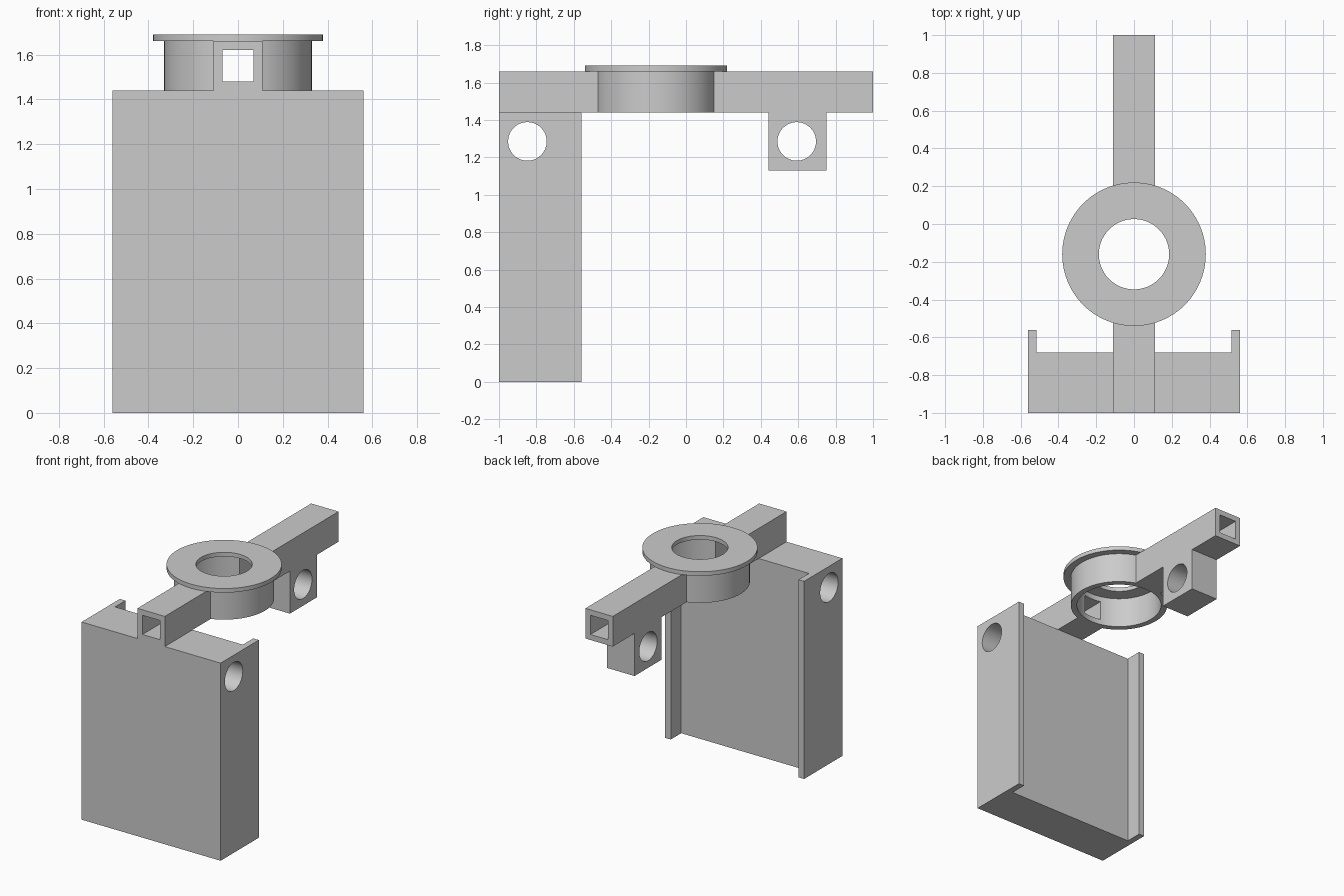
import bpy
from math import pi

# Remove the default cube
cube = bpy.data.objects.get("Cube")
if cube:
    bpy.data.objects.remove(cube, do_unlink=True)

# Single grey plastic colour
grey = bpy.data.materials.new("light grey")
grey.use_nodes = True
colour = (0.6, 0.6, 0.6, 1)
grey.diffuse_color = colour
for node in grey.node_tree.nodes:
    if node.type == 'BSDF_PRINCIPLED':
        node.inputs["Base Color"].default_value = colour


def box(name, x, y, z):
    """Box spanning the given (low, high) ranges."""
    spans = (x, y, z)
    bpy.ops.mesh.primitive_cube_add(size=1, location=[(a + b) / 2 for a, b in spans])
    obj = bpy.context.object
    obj.name = name
    obj.scale = [b - a for a, b in spans]
    bpy.ops.object.transform_apply(location=True, rotation=True, scale=True)
    obj.data.materials.append(grey)
    return obj


def cylinder(name, radius, depth, centre, rotation=(0, 0, 0)):
    bpy.ops.mesh.primitive_cylinder_add(vertices=96, radius=radius, depth=depth,
                                        location=centre, rotation=rotation)
    obj = bpy.context.object
    obj.name = name
    bpy.ops.object.transform_apply(location=True, rotation=True, scale=True)
    obj.data.materials.append(grey)
    return obj


def upright(name, radius, low, high):
    """Vertical cylinder on the hub axis."""
    return cylinder(name, radius, high - low, (0, HUB_Y, (low + high) / 2))


def cross_hole(y):
    """Cutter for a bolt hole running across the model."""
    return cylinder("hole_cutter", 0.103, 2, (0, y, 1.285), (0, pi / 2, 0))


def cut(obj, *cutters):
    for cutter in cutters:
        cutter.hide_render = True
        mod = obj.modifiers.new("cut", 'BOOLEAN')
        mod.operation = 'DIFFERENCE'
        mod.solver = 'EXACT'
        mod.object = cutter
        bpy.context.view_layer.objects.active = obj
        bpy.ops.object.modifier_apply(modifier=mod.name)
        bpy.data.objects.remove(cutter, do_unlink=True)


def channel():
    """Cutter for the square bore along the rail."""
    return box("channel_cutter", (-0.07, 0.07), (-1.1, 1.1), (1.48, 1.62))


HUB_Y = -0.16
BASE, TOP, CAP = 1.44, 1.66, 1.69
HALF = 0.11

# Front block, recessed at the back to leave two side lips
block = box("front_block", (-0.56, 0.56), (-1, -0.56), (0, BASE))
cut(block,
    box("recess_cutter", (-0.515, 0.515), (-0.68, -0.4), (-0.1, 1.6)),
    cross_hole(-0.848))

# Hollow square rail, interrupted by the hub
rail = box("rail", (-HALF, HALF), (-1, 1), (BASE, TOP))
cut(rail, channel(), upright("hub_clearance", 0.33, 1.3, 1.8))

# Rear lug under the rail
lug = box("rear_lug", (-HALF, HALF), (0.44, 0.75), (1.13, BASE))
cut(lug, cross_hole(0.592))

# Hub sleeve with the rail bore opening into it
hub = upright("hub_sleeve", 0.33, BASE, TOP)
cut(hub, upright("bore_cutter", 0.288, 1.3, 1.8), channel())

# Flat ring on top of the hub
flange = upright("hub_flange", 0.38, TOP, CAP)
cut(flange, upright("opening_cutter", 0.186, 1.5, 1.8))

# Smooth the round walls, keep the edges crisp
bpy.ops.object.select_all(action='DESELECT')
for part in (block, rail, lug, hub, flange):
    part.select_set(True)
    bpy.context.view_layer.objects.active = part
bpy.ops.object.shade_smooth_by_angle(angle=pi / 6)
